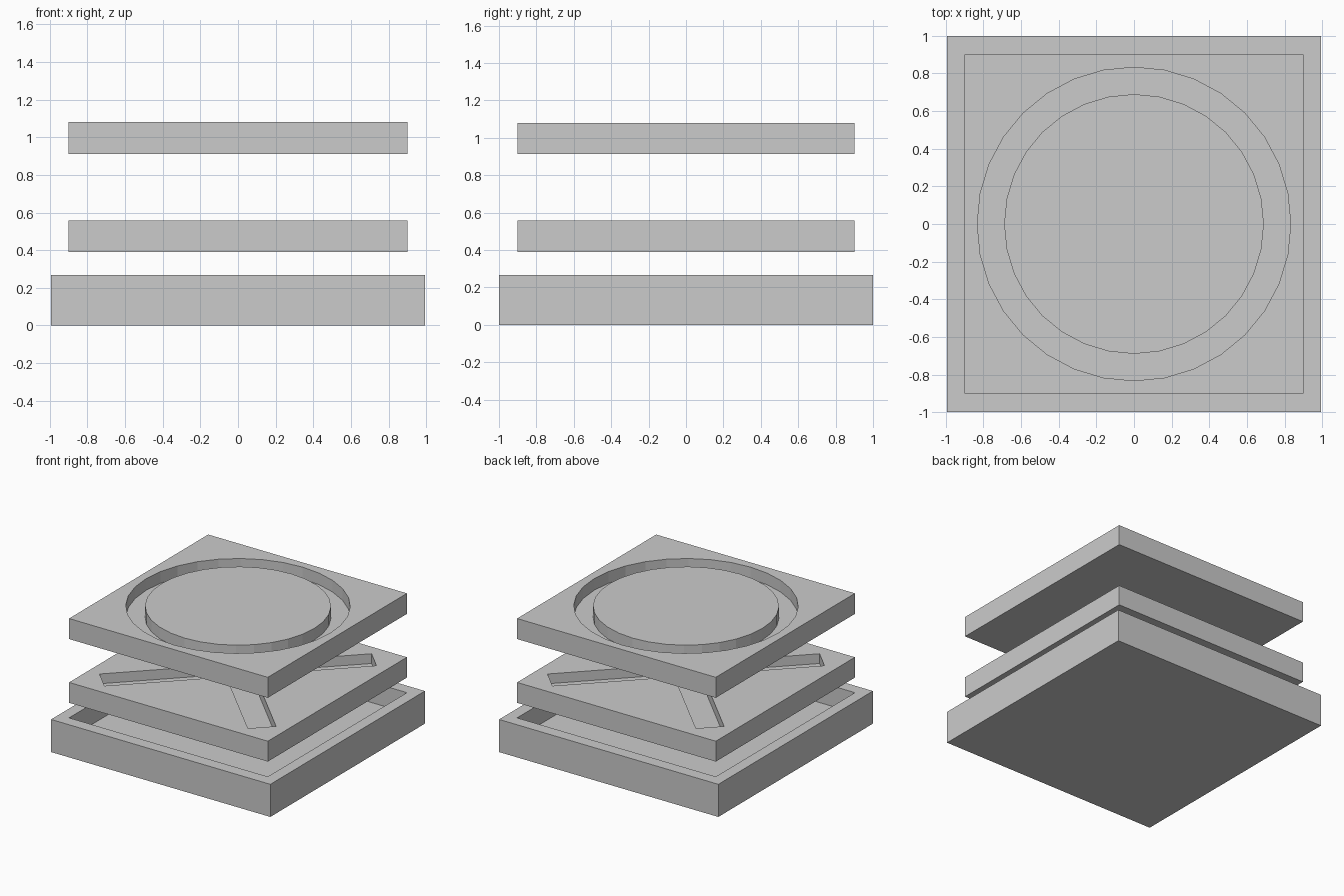
import bpy, bmesh, math
from mathutils import Matrix, Vector

if "Cube" in bpy.data.objects:
    bpy.data.objects.remove(bpy.data.objects["Cube"])


def add_object(name, bm):
    bmesh.ops.recalc_face_normals(bm, faces=bm.faces)
    mesh = bpy.data.meshes.new(name)
    bm.to_mesh(mesh)
    bm.free()
    obj = bpy.data.objects.new(name, mesh)
    bpy.context.collection.objects.link(obj)
    return obj


def box(name, sx, sy, z0, z1, angle=0):
    bm = bmesh.new()
    mat = (Matrix.Translation((0, 0, (z0 + z1) / 2)) @ Matrix.Rotation(angle, 4, 'Z')
           @ Matrix.Diagonal((sx, sy, z1 - z0, 1)))
    bmesh.ops.create_cube(bm, size=1, matrix=mat)
    return add_object(name, bm)


def ring(name, r0, r1, z0, z1, sides=32):
    # Rectangular profile spun into a square-section ring
    bm = bmesh.new()
    verts = [bm.verts.new(p) for p in ((r0, 0, z0), (r1, 0, z0), (r1, 0, z1), (r0, 0, z1))]
    edges = [bm.edges.new((verts[i], verts[(i + 1) % 4])) for i in range(4)]
    bmesh.ops.spin(bm, geom=verts + edges, cent=Vector(), axis=Vector((0, 0, 1)),
                   angle=math.tau, steps=sides)
    bmesh.ops.remove_doubles(bm, verts=bm.verts, dist=1e-4)
    return add_object(name, bm)


def cut(target, cutter):
    cutter.hide_render = True
    cutter.hide_set(True)
    cutter.display_type = 'WIRE'
    mod = target.modifiers.new("cut", 'BOOLEAN')
    mod.operation = 'DIFFERENCE'
    mod.solver = 'EXACT'
    mod.object = cutter


# Tray with a square recess
tray = box("tray", 1.986, 2.0, 0, 0.267)
cut(tray, box("recess_cutter", 1.8, 1.8, 0.1, 0.5))

# Tile with a cross-shaped groove along its diagonals
cross_tile = box("cross_tile", 1.8, 1.8, 0.39, 0.557)
for i, a in enumerate((45, -45)):
    cut(cross_tile, box(f"cross_cutter_{i}", 2.05, 0.212, 0.477, 0.7, math.radians(a)))

# Tile with a circular groove
circle_tile = box("circle_tile", 1.8, 1.8, 0.912, 1.08)
cut(circle_tile, ring("circle_cutter", 0.69, 0.833, 0.985, 1.2))
